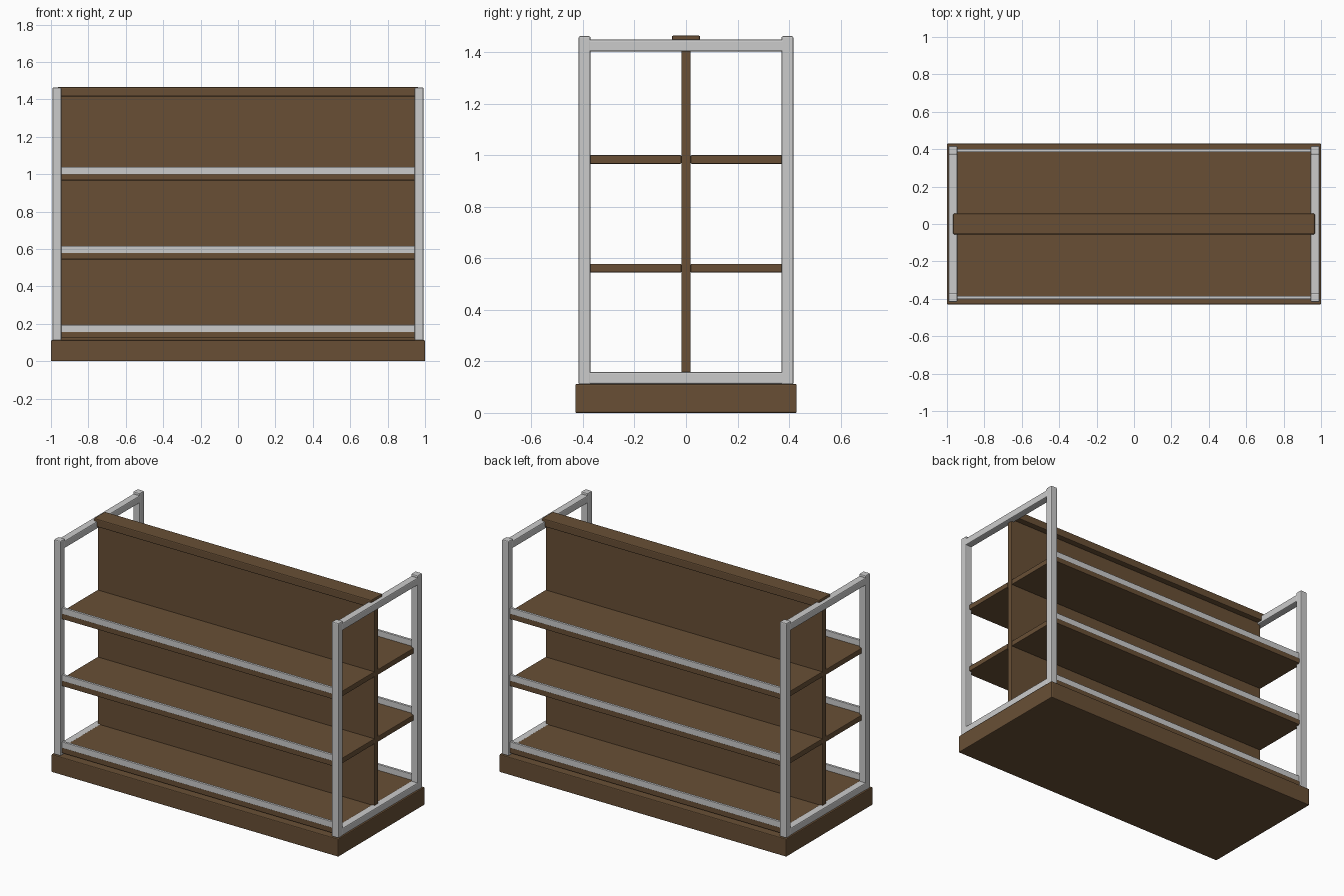
import bpy, bmesh

if "Cube" in bpy.data.objects:
    bpy.data.objects.remove(bpy.data.objects["Cube"])


def material(name, rgb):
    m = bpy.data.materials.new(name)
    m.diffuse_color = (*rgb, 1)
    m.use_nodes = True
    m.node_tree.nodes["Principled BSDF"].inputs["Base Color"].default_value = m.diffuse_color
    return m


WOOD = material("brown wood", (0.138, 0.078, 0.036))
METAL = material("light grey metal", (0.60, 0.60, 0.60))


def box(name, x, y, z, mat, bevel=0.004):
    """Bevelled box from (min, max) ranges."""
    bm = bmesh.new()
    bmesh.ops.create_cube(bm, size=1)
    for v in bm.verts:
        for i, (a, b) in enumerate((x, y, z)):
            v.co[i] = a if v.co[i] < 0 else b
    if bevel:
        bmesh.ops.bevel(bm, geom=bm.edges[:], offset=bevel, segments=2,
                        profile=0.5, affect='EDGES')
    me = bpy.data.meshes.new(name)
    bm.to_mesh(me)
    bm.free()
    me.materials.append(mat)
    ob = bpy.data.objects.new(name, me)
    bpy.context.collection.objects.link(ob)
    return ob


def span(a, b, side):
    return tuple(sorted((a * side, b * side)))


# Plinth, centre panel and cap
box("base", (-1, 1), (-0.43, 0.43), (0, 0.112), WOOD, 0.005)
box("centre_panel", (-0.965, 0.965), (-0.018, 0.018), (0.112, 1.43), WOOD)
box("top_cap", (-0.967, 0.967), (-0.055, 0.055), (1.415, 1.465), WOOD, 0.006)

# Side frames: two posts and two cross rails at each end
for sx, end in ((-1, "left"), (1, "right")):
    fx = span(0.945, 0.992, sx)
    for sy, face in ((-1, "front"), (1, "back")):
        box(f"{end}_{face}_post", fx, span(0.371, 0.417, sy),
            (0.11, 1.463), METAL, 0.006)
    for level, z in (("lower", (0.112, 0.158)), ("upper", (1.403, 1.449))):
        box(f"{end}_{level}_rail", fx, (-0.38, 0.38), z, METAL, 0.006)

# Shelves with a thin guard strip along each outer edge
for sy, face in ((-1, "front"), (1, "back")):
    for i, top in enumerate((0.157, 0.579, 1.001)):
        half = 0.95 if i == 0 else 0.965
        box(f"{face}_shelf_{i + 1}", (-half, half), span(0.018, 0.402, sy),
            (top - 0.034, top), WOOD)
        box(f"{face}_guard_{i + 1}", (-0.95, 0.95), span(0.385, 0.401, sy),
            (top - 0.002, top + 0.037), METAL, 0.002)
